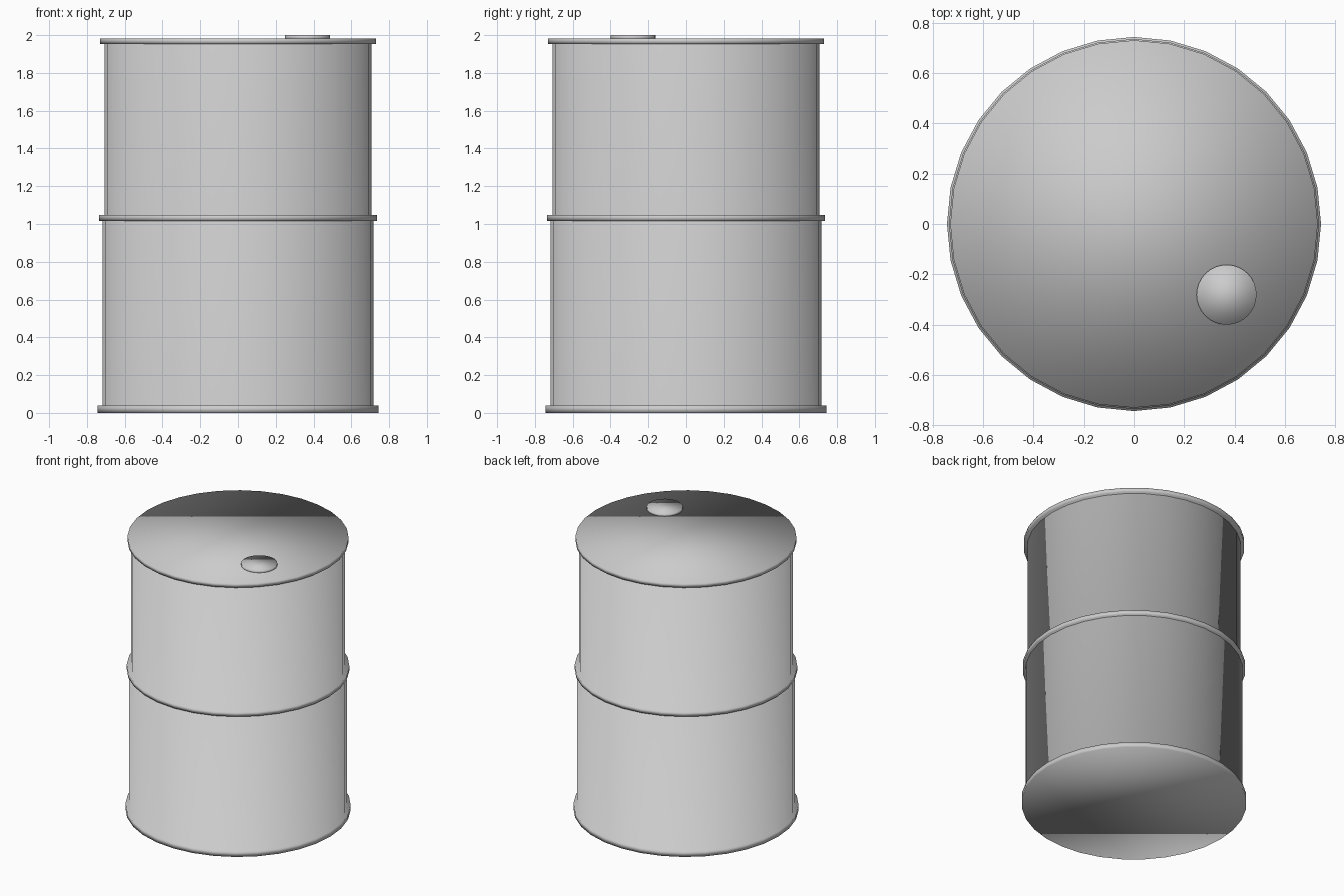
import bpy
import bmesh
from math import cos, sin, tau

cube = bpy.data.objects.get("Cube")
if cube:
    bpy.data.objects.remove(cube, do_unlink=True)

SIDES = 32
GREY = (0.6, 0.6, 0.6, 1.0)

metal = bpy.data.materials.new("grey metal")
metal.use_nodes = True
metal.diffuse_color = GREY
metal.node_tree.nodes["Principled BSDF"].inputs["Base Color"].default_value = GREY


def turned(name, profile, centre=(0, 0)):
    """Closed solid of revolution from (radius, height) pairs, bottom to top."""
    bm = bmesh.new()
    rings = [[bm.verts.new((r * cos(tau * i / SIDES), r * sin(tau * i / SIDES), z))
              for i in range(SIDES)] for r, z in profile]
    for low, high in zip(rings, rings[1:]):
        for i in range(SIDES):
            j = (i + 1) % SIDES
            bm.faces.new((low[i], low[j], high[j], high[i]))
    bm.faces.new(rings[0][::-1])
    bm.faces.new(rings[-1])
    for face in bm.faces:
        face.smooth = True
    mesh = bpy.data.meshes.new(name)
    bm.to_mesh(mesh)
    bm.free()
    mesh.materials.append(metal)
    obj = bpy.data.objects.new(name, mesh)
    obj.location = (*centre, 0)
    bpy.context.collection.objects.link(obj)
    return obj


def drum_section(name, rim, wall, bottom, rim_top, top):
    """Protruding hoop with a straight wall rising from it."""
    turned(name, [(rim, bottom), (rim, rim_top), (wall, rim_top), (wall, top)])


# Two stacked barrel halves, each with a hoop at its foot
drum_section("lower_body", 0.743, 0.718, 0.0, 0.038, 1.03)
drum_section("upper_body", 0.735, 0.706, 1.017, 1.048, 1.965)

# Lid and its off-centre bung
turned("lid", [(0.73, 1.953), (0.73, 1.983)])
turned("bung", [(0.119, 1.975), (0.119, 2.0)], (0.368, -0.281))
